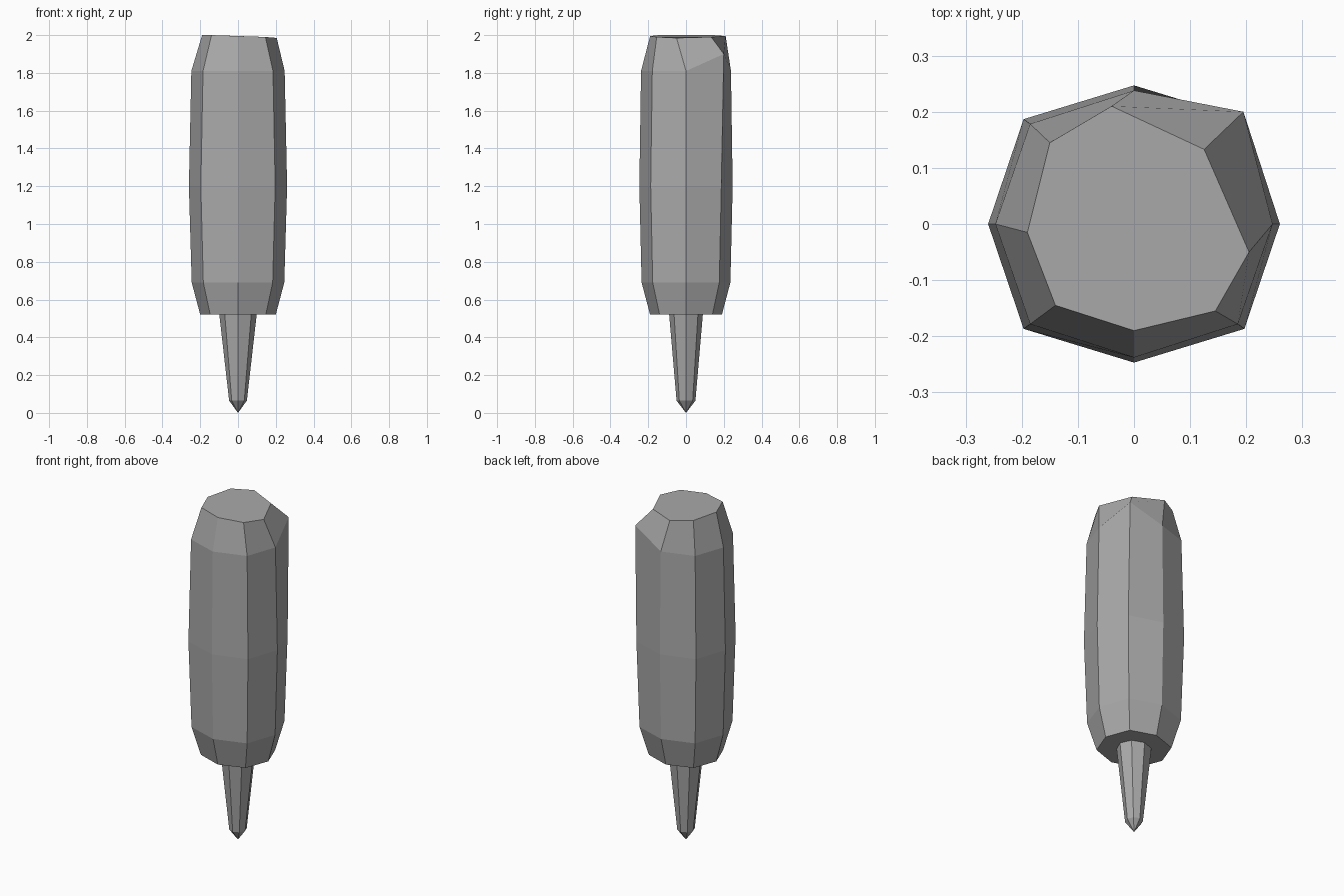
import bpy
import bmesh
from math import cos, sin, pi

cube = bpy.data.objects.get("Cube")
if cube:
    bpy.data.objects.remove(cube)

SIDES = 8

grey = bpy.data.materials.new("plain grey")
grey.use_nodes = True
grey.diffuse_color = (0.4, 0.4, 0.4, 1)
grey.node_tree.nodes["Principled BSDF"].inputs["Base Color"].default_value = (0.4, 0.4, 0.4, 1)


def ring(rx, ry, z, diagonal=1.0):
    """Octagon with corners on the axes; diagonal scales the corners between."""
    return [(rx * cos(i * pi / 4) * (diagonal if i % 2 else 1),
             ry * sin(i * pi / 4) * (diagonal if i % 2 else 1), z)
            for i in range(SIDES)]


def loft(name, rings, tip=None):
    """Skin a stack of rings, closing the bottom with a tip or a flat cap."""
    bm = bmesh.new()
    rows = [[bm.verts.new(p) for p in r] for r in rings]
    for low, high in zip(rows, rows[1:]):
        for i in range(SIDES):
            j = (i + 1) % SIDES
            bm.faces.new((low[i], low[j], high[j], high[i]))
    bm.faces.new(rows[-1])
    if tip:
        point = bm.verts.new(tip)
        for i in range(SIDES):
            bm.faces.new((point, rows[0][(i + 1) % SIDES], rows[0][i]))
    else:
        bm.faces.new(rows[0][::-1])
    bmesh.ops.recalc_face_normals(bm, faces=bm.faces)
    mesh = bpy.data.meshes.new(name)
    bm.to_mesh(mesh)
    bm.free()
    mesh.materials.append(grey)
    obj = bpy.data.objects.new(name, mesh)
    bpy.context.collection.objects.link(obj)
    return obj


# Handle: bulging octagonal barrel with one raised shoulder at the back left
shoulder = ring(0.247, 0.238, 1.81, 1.06)
shoulder[1] = (0.195, 0.2, 1.9)
top = [(0.205, -0.05, 1.985), (0.125, 0.133, 1.99), (-0.04, 0.21, 1.995),
       (-0.15, 0.145, 2), (-0.19, -0.015, 2), (-0.14, -0.145, 2),
       (0, -0.19, 1.995), (0.145, -0.155, 1.99)]
loft("handle", [ring(0.2, 0.19, 0.52, 1.04),
                ring(0.245, 0.235, 0.69, 1.06),
                ring(0.26, 0.247, 1.2, 1.07),
                shoulder, top])

# Spike: tapered shaft with a short pointed end
loft("spike", [ring(0.047, 0.05, 0.065), ring(0.1, 0.09, 0.53)], tip=(0, 0, 0))
